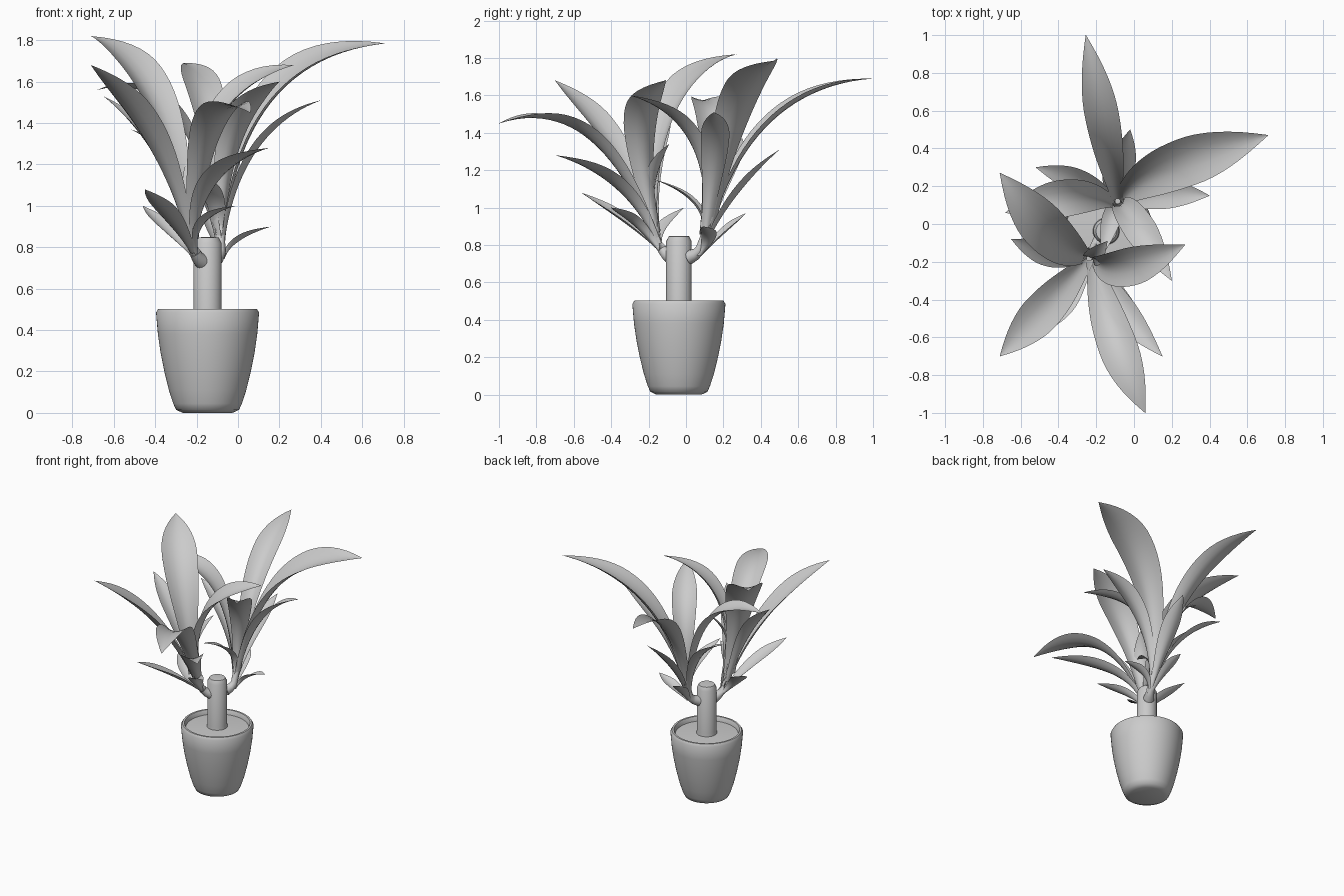
import bpy, math
from mathutils import Vector

if "Cube" in bpy.data.objects:
    bpy.data.objects.remove(bpy.data.objects["Cube"])

CX, CY = -0.147, -0.038          # pot and trunk axis


def make(name, verts, faces, angle=50):
    me = bpy.data.meshes.new(name)
    me.from_pydata(verts, [], faces)
    me.update()
    ob = bpy.data.objects.new(name, me)
    bpy.context.collection.objects.link(ob)
    bpy.ops.object.select_all(action='DESELECT')
    ob.select_set(True)
    bpy.context.view_layer.objects.active = ob
    bpy.ops.object.shade_smooth_by_angle(angle=math.radians(angle))
    return ob


def tube(name, rings, n=32):
    """Skin circles given as (centre, axis, radius), with capped ends."""
    verts, faces = [], []
    for c, axis, r in rings:
        q = Vector(axis).to_track_quat('Z', 'Y')
        for i in range(n):
            a = 2 * math.pi * i / n
            verts.append(Vector(c) + q @ Vector((r * math.cos(a), r * math.sin(a), 0)))
    for k in range(len(rings) - 1):
        for i in range(n):
            j = (i + 1) % n
            faces.append((k*n + i, k*n + j, (k+1)*n + j, (k+1)*n + i))
    faces.append(tuple(reversed(range(n))))
    faces.append(tuple(range((len(rings) - 1) * n, len(rings) * n)))
    return make(name, verts, faces)


def lathe(name, profile, n=48):
    return tube(name, [((CX, CY, z), (0, 0, 1), r) for r, z in profile], n)


# Pot, soil and cut trunk
lathe("pot", [(.12, 0), (.152, .015), (.166, .045), (.187, .11), (.209, .2),
              (.227, .29), (.24, .38), (.249, .485), (.238, .503),
              (.225, .503), (.217, .485), (.214, .455)], 64)
lathe("soil", [(.216, .47), (.06, .48)])
lathe("trunk", [(.072, .465), (.068, .5), (.068, .82), (.054, .847), (.025, .849)])


def leaf_width(t):
    """Narrow clasping foot, widest at two thirds, pointed tip."""
    if t < .66:
        return .34 + .66 * (.5 - .5 * math.cos(math.pi * t / .66)) ** .85
    return max(.01, 1 - ((t - .66) / .34) ** 1.9)


def leaf(name, base, axis, tip, width, cz, f=.2, bow=0, roll=0, n=22):
    """Arched, channelled blade on a quadratic curve; bow bends and roll tips it to its left."""
    p0, p2 = Vector(base), Vector(tip)
    out = Vector((tip[0] - axis[0], tip[1] - axis[1], 0)).normalized()
    left = Vector((-out.y, out.x, 0))
    p1 = Vector((axis[0] + f * (tip[0] - axis[0]), axis[1] + f * (tip[1] - axis[1]), cz)) + left * bow
    verts, faces = [], []
    for i in range(n + 1):
        t = i / n
        p = p0 * (1-t)**2 + p1 * 2*t*(1-t) + p2 * t*t
        tan = ((p1 - p0) * (1-t) + (p2 - p1) * t).normalized()
        up = tan.cross(left).normalized()
        side = left * math.cos(roll * t) + up * math.sin(roll * t)
        up = tan.cross(side).normalized()
        w = width * leaf_width(t) / 2
        cup = .6 - .4 * t
        for j in range(7):
            s = j / 3 - 1
            verts.append(p + side * s * w * (1 - .1 * s*s) + up * cup * w * (abs(s)**1.5 - .3))
    for i in range(n):
        for j in range(6):
            a = i * 7 + j
            faces.append((a, a + 7, a + 8, a + 1))
    make(name, verts, faces, 80)


# Each shoot: foot, axis, leaves as (tip, width, control z, spread, bow, roll)
SHOOTS = {
    "front": ((-.208, -.125), (-.275, -.255), [
        ((-.71, .27, 1.82), .27, 1.72, .12, .03),
        ((.27, -.11, 1.68), .23, 1.6, .08, -.09, .3),
        ((-.71, -.7, 1.68), .23, 1.43, .26),
        ((.06, -1, 1.45), .23, 1.64, .3),
        ((.15, -.7, 1.28), .17, 1.19, .12),
        ((-.65, -.08, 1.53), .15, 1.32),
        ((-.45, -.56, 1.08), .14, .94),
        ((-.01, -.4, 1), .11, .95, .12),
        ((-.46, -.01, 1), .12, .86),
        ((-.14, -.09, 1.34), .11, 1.15, 0)]),
    "back": ((-.085, .075), (-.088, .18), [
        ((.71, .47, 1.785), .29, 1.76, .17, .06, .25),
        ((-.255, 1, 1.69), .2, 1.66),
        ((-.68, .06, 1.56), .22, 1.7, .22, -.05),
        ((.2, -.3, 1.6), .19, 1.48, 0),
        ((.4, .15, 1.51), .17, 1.38),
        ((-.02, .5, 1.31), .14, 1.1),
        ((-.52, .3, 1.37), .14, 1.22),
        ((.16, .09, .9), .1, .85),
        ((-.15, .32, .97), .11, .88),
        ((-.17, -.17, 1.15), .11, 1.03, 0)]),
}

for key, (foot, axis, leaves) in SHOOTS.items():
    # Short branch leaving the trunk and turning up inside the leaf bases
    f2, a2, c2 = Vector((*foot, 0)), Vector((*axis, 0)), Vector((CX, CY, 0))
    z = Vector((0, 0, 1))
    d = f2 - c2
    tube(key + "_branch", [((f2 + c2) / 2 + z * .735, d + z * .04, .038),
                           (f2 - d * .2 + z * .75, d + z * .04, .031),
                           (f2 + z * .775, d + z * .12, .027),
                           (f2.lerp(a2, .3) + z * .87, z, .024),
                           (f2.lerp(a2, .44) + z, z, .015)], 16)
    # Taller leaves start higher up the shoot
    for k, (tip, *shape) in enumerate(leaves):
        bz = .76 + .17 * (tip[2] - 1)
        out = (Vector((tip[0], tip[1], 0)) - a2).normalized() * .018
        base = f2.lerp(a2, (bz - .76) * 3) + out + z * bz
        leaf(f"{key}_leaf_{k + 1}", base, axis, tip, *shape)
